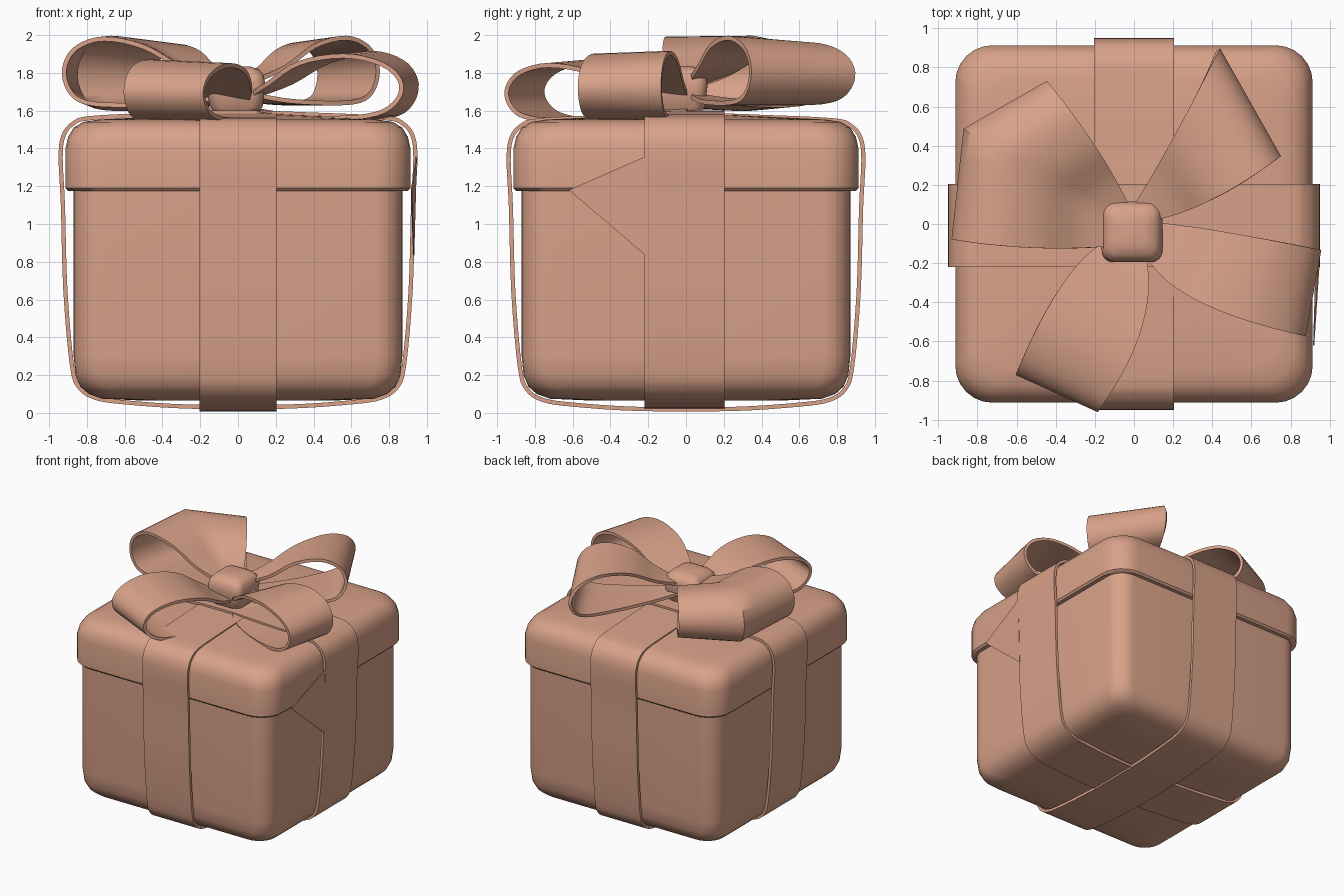
import bpy, bmesh, math
from mathutils import Vector

if "Cube" in bpy.data.objects:
    bpy.data.objects.remove(bpy.data.objects["Cube"])

mat = bpy.data.materials.new("peach")
mat.diffuse_color = (0.69, 0.36, 0.25, 1)
mat.use_nodes = True
mat.node_tree.nodes["Principled BSDF"].inputs["Base Color"].default_value = mat.diffuse_color


def make(name, verts, faces, thick=0, offset=-1):
    me = bpy.data.meshes.new(name)
    me.from_pydata([tuple(v) for v in verts], [], faces)
    bm = bmesh.new()
    bm.from_mesh(me)
    bmesh.ops.recalc_face_normals(bm, faces=bm.faces)
    bm.to_mesh(me)
    bm.free()
    me.materials.append(mat)
    ob = bpy.data.objects.new(name, me)
    bpy.context.collection.objects.link(ob)
    bpy.ops.object.select_all(action='DESELECT')
    ob.select_set(True)
    bpy.context.view_layer.objects.active = ob
    if thick:
        m = ob.modifiers.new("thickness", 'SOLIDIFY')
        m.thickness, m.offset = thick, offset
        bpy.ops.object.modifier_apply(modifier=m.name)
    bpy.ops.object.shade_smooth_by_angle(angle=math.radians(40))
    return ob


def catmull(pts, n, closed):
    """Smooth curve through 2D points."""
    pts = [Vector(p) for p in pts]
    k, out = len(pts), []
    for i in range(k if closed else k - 1):
        g = (lambda j: pts[j % k]) if closed else (lambda j: pts[max(0, min(k - 1, j))])
        a, b, c, d = g(i - 1), g(i), g(i + 1), g(i + 2)
        for s in range(n):
            t = s / n
            out.append(0.5 * (2 * b + (c - a) * t + (2 * a - 5 * b + 4 * c - d) * t * t
                              + (3 * b - a - 3 * c + d) * t ** 3))
    if not closed:
        out.append(pts[-1])
    return out


def grid_faces(rows, cols, wrap_rows=False, wrap_cols=False):
    return [(r * cols + c, r * cols + (c + 1) % cols,
             (r + 1) % rows * cols + (c + 1) % cols, (r + 1) % rows * cols + c)
            for r in range(rows if wrap_rows else rows - 1)
            for c in range(cols if wrap_cols else cols - 1)]


def rounded_box(name, profile, radius, cx=0, cy=0):
    """Stack of rounded squares; profile is (z, half width)."""
    seg, verts = 6, []
    for z, h in profile:
        r = min(radius, h * 0.6)
        for q in range(4):
            mid = math.pi / 4 + q * math.pi / 2
            ox = (h - r) * math.copysign(1, math.cos(mid))
            oy = (h - r) * math.copysign(1, math.sin(mid))
            for i in range(seg + 1):
                a = (q + i / seg) * math.pi / 2
                verts.append((cx + ox + r * math.cos(a), cy + oy + r * math.sin(a), z))
    cols, rows = 4 * (seg + 1), len(profile)
    faces = grid_faces(rows, cols, wrap_cols=True)
    faces += [tuple(range(cols)), tuple(range((rows - 1) * cols, rows * cols))]
    return make(name, verts, faces)


# box and lid
rounded_box("box_body", [(0.065, 0.5), (0.075, 0.72), (0.10, 0.79), (0.14, 0.835), (0.20, 0.86),
                         (0.30, 0.87), (1.22, 0.87)], 0.14)
rounded_box("box_lid", [(1.175, 0.86), (1.175, 0.90), (1.19, 0.913), (1.40, 0.913), (1.46, 0.90),
                        (1.51, 0.87), (1.54, 0.82), (1.553, 0.74), (1.565, 0.5), (1.58, 0.2)], 0.19)


# wrapping ribbons, standing slightly off the box
def wrap(name, axis, lo, hi, dz):
    half = [(0.25, 0.022), (0.6, 0.045), (0.76, 0.07), (0.85, 0.13), (0.89, 0.25), (0.925, 0.65),
            (0.938, 1.1), (0.95, 1.35), (0.935, 1.47), (0.88, 1.54), (0.78, 1.572), (0.4, 1.59)]
    half = [(u, z + dz) for u, z in half]
    path = catmull(half + [(0, 1.602 + dz)] + [(-u, z) for u, z in reversed(half)], 4, True)
    verts = []
    for u, z in path:
        for w in (lo, hi):
            verts.append((w, u, z) if axis == 'y' else (u, w, z))
    make(name, verts, grid_faces(len(path), 2, wrap_rows=True), 0.022)


wrap("ribbon_front_back", 'y', -0.205, 0.205, -0.012)
wrap("ribbon_left_right", 'x', -0.22, 0.205, 0.0)

# loose fold of wrapping beside the right-hand ribbon
make("ribbon_fold", [(0.945, -0.21, 1.36), (0.918, -0.62, 1.18), (0.93, -0.21, 0.83)],
     [(0, 1, 2)], 0.006, 0)


# bow loops: each rail is start, control, tip (xy), low z, high z
def bow_loop(name, rails):
    prof = catmull([(0, 0.12), (0.3, 0.03), (0.7, 0.0), (0.9, 0.07), (0.985, 0.3), (0.995, 0.6),
                    (0.92, 0.87), (0.75, 1.0), (0.5, 0.88), (0.25, 0.55), (0, 0.35)], 4, False)
    curves = []
    for s, c, e, lo, hi in rails:
        s, c, e = Vector(s), Vector(c), Vector(e)
        row = []
        for t, f in prof:
            p = s * (1 - t) ** 2 + c * 2 * t * (1 - t) + e * t * t
            row.append(Vector((p.x, p.y, lo + f * (hi - lo))))
        curves.append(row)
    dense = []
    for a, b in zip(curves, curves[1:]):
        dense += [[p.lerp(q, i / 4) for p, q in zip(a, b)] for i in range(4)]
    dense.append(curves[-1])
    make(name, [p for row in dense for p in row], grid_faces(len(dense), len(prof)), 0.024, 0)


bow_loop("bow_loop_back_left", [
    ((-0.08, -0.11), (-0.5, -0.15), (-0.92, -0.08), 1.63, 1.98),
    ((-0.06, 0.0), (-0.5, 0.22), (-0.86, 0.48), 1.61, 1.985),
    ((-0.02, 0.08), (-0.17, 0.4), (-0.44, 0.72), 1.63, 1.94)])
bow_loop("bow_loop_back_right", [
    ((-0.01, 0.08), (0.2, 0.4), (0.43, 0.89), 1.64, 1.95),
    ((0.10, 0.02), (0.4, 0.08), (0.74, 0.34), 1.64, 1.985)])
bow_loop("bow_loop_front_right", [
    ((0.10, 0.01), (0.45, -0.03), (0.945, -0.13), 1.56, 1.905),
    ((0.06, -0.15), (0.18, -0.42), (0.865, -0.57), 1.56, 1.89)])
bow_loop("bow_loop_front_left", [
    ((-0.12, -0.08), (-0.36, -0.18), (-0.6, -0.76), 1.55, 1.86),
    ((0.05, -0.12), (0.15, -0.5), (-0.18, -0.95), 1.55, 1.84)])

# knot
rounded_box("bow_knot", [(1.58, 0.11), (1.62, 0.14), (1.74, 0.155), (1.79, 0.145), (1.82, 0.12),
                         (1.835, 0.07)], 0.06, -0.01, -0.04)
